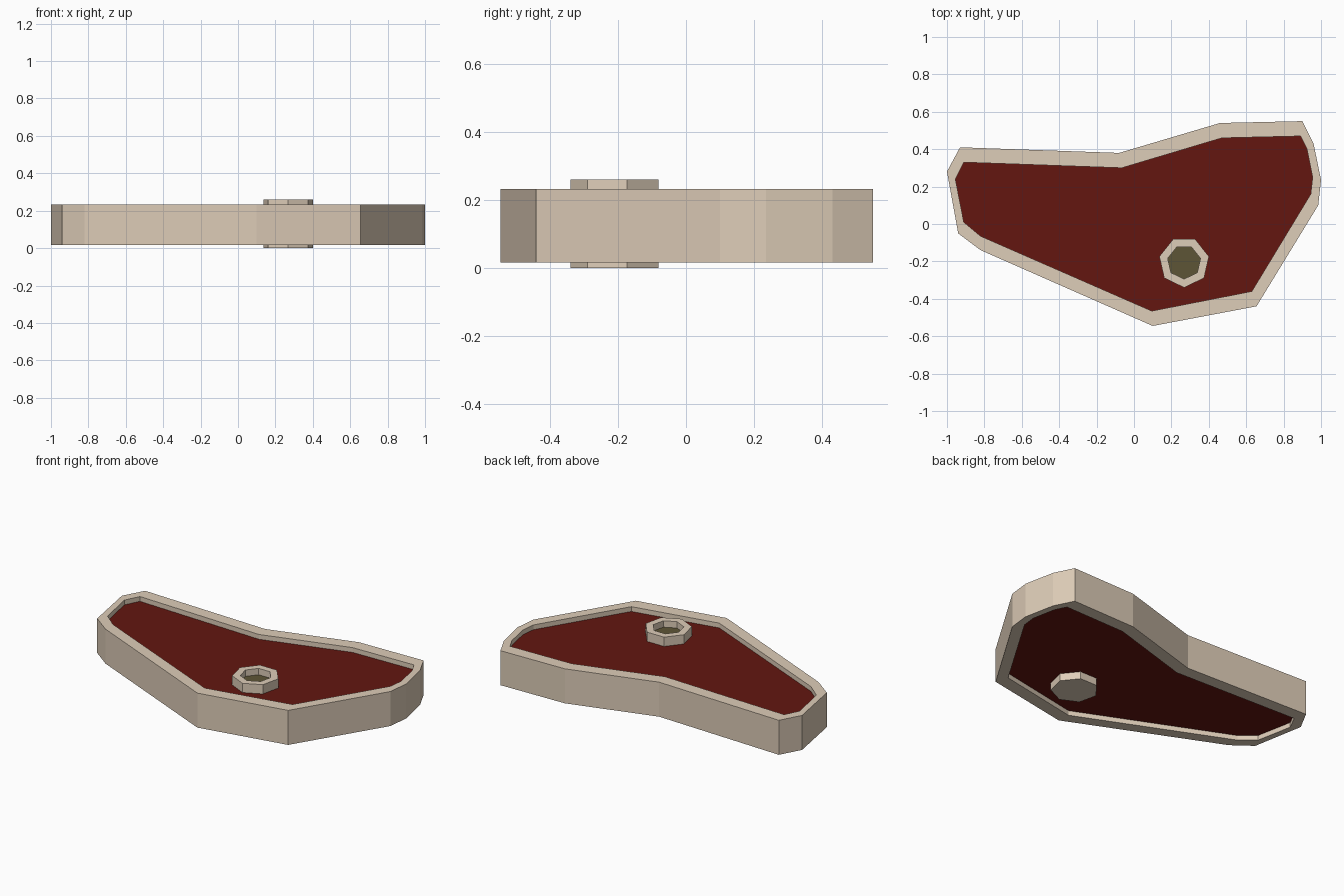
import bpy, bmesh, math

if "Cube" in bpy.data.objects:
    bpy.data.objects.remove(bpy.data.objects["Cube"])


def material(name, rgb):
    m = bpy.data.materials.new(name)
    m.diffuse_color = (*rgb, 1)
    m.use_nodes = True
    m.node_tree.nodes["Principled BSDF"].inputs["Base Color"].default_value = m.diffuse_color
    return m


def build(name, rings, faces_caps, mat):
    """Join equal-length rings [(outline, z), ...] with quads; cap the listed rings."""
    bm = bmesh.new()
    loops = [[bm.verts.new((x, y, z)) for x, y in pts] for pts, z in rings]
    n = len(loops[0])
    for a, b in zip(loops, loops[1:]):
        for i in range(n):
            j = (i + 1) % n
            bm.faces.new((a[i], a[j], b[j], b[i]))
    for index in faces_caps:
        bm.faces.new(loops[index])
    bmesh.ops.recalc_face_normals(bm, faces=bm.faces[:])
    mesh = bpy.data.meshes.new(name)
    bm.to_mesh(mesh)
    bm.free()
    ob = bpy.data.objects.new(name, mesh)
    bpy.context.collection.objects.link(ob)
    mesh.materials.append(mat)
    return ob


def polygon(cx, cy, r, n, start):
    return [(cx + r * math.cos(start + i * math.tau / n),
             cy + r * math.sin(start + i * math.tau / n)) for i in range(n)]


cream = material("fat_cream", (0.73, 0.61, 0.48))
red = material("meat_red", (0.125, 0.008, 0.005))
olive = material("marrow_olive", (0.11, 0.09, 0.037))

# Outlines of the fat rim, counter-clockwise from the left tip
outer = [(-1, .28), (-.94, -.05), (-.82, -.14), (.10, -.545), (.655, -.44), (.985, .10),
         (1, .235), (.96, .43), (.9, .55), (.46, .54), (-.08, .38), (-.93, .41)]
inner = [(-.955, .24), (-.91, .01), (-.82, -.065), (.095, -.465), (.63, -.36), (.945, .16),
         (.955, .25), (.925, .40), (.89, .47), (.47, .46), (-.065, .30), (-.91, .33)]

# Fat rim: closed band around the steak
z0, z1 = 0.016, 0.232
build("fat_rim", [(outer, z0), (outer, z1), (inner, z1), (inner, z0), (outer, z0)], [], cream)

# Meat slab, recessed on both sides
build("meat", [(inner, z0 + 0.03), (inner, z1 - 0.03)], [0, -1], red)

# Seven-sided bone with a hollow top
bone_out = polygon(0.268, -0.204, 0.136, 7, -math.pi / 2)
bone_in = polygon(0.268, -0.204, 0.09, 7, -math.pi / 2)
build("bone", [(bone_out, 0), (bone_out, 0.26), (bone_in, 0.26), (bone_in, 0.215)], [0], cream)

# Marrow inside the bone
build("marrow", [(bone_in, 0.10), (bone_in, 0.22)], [0, -1], olive)
